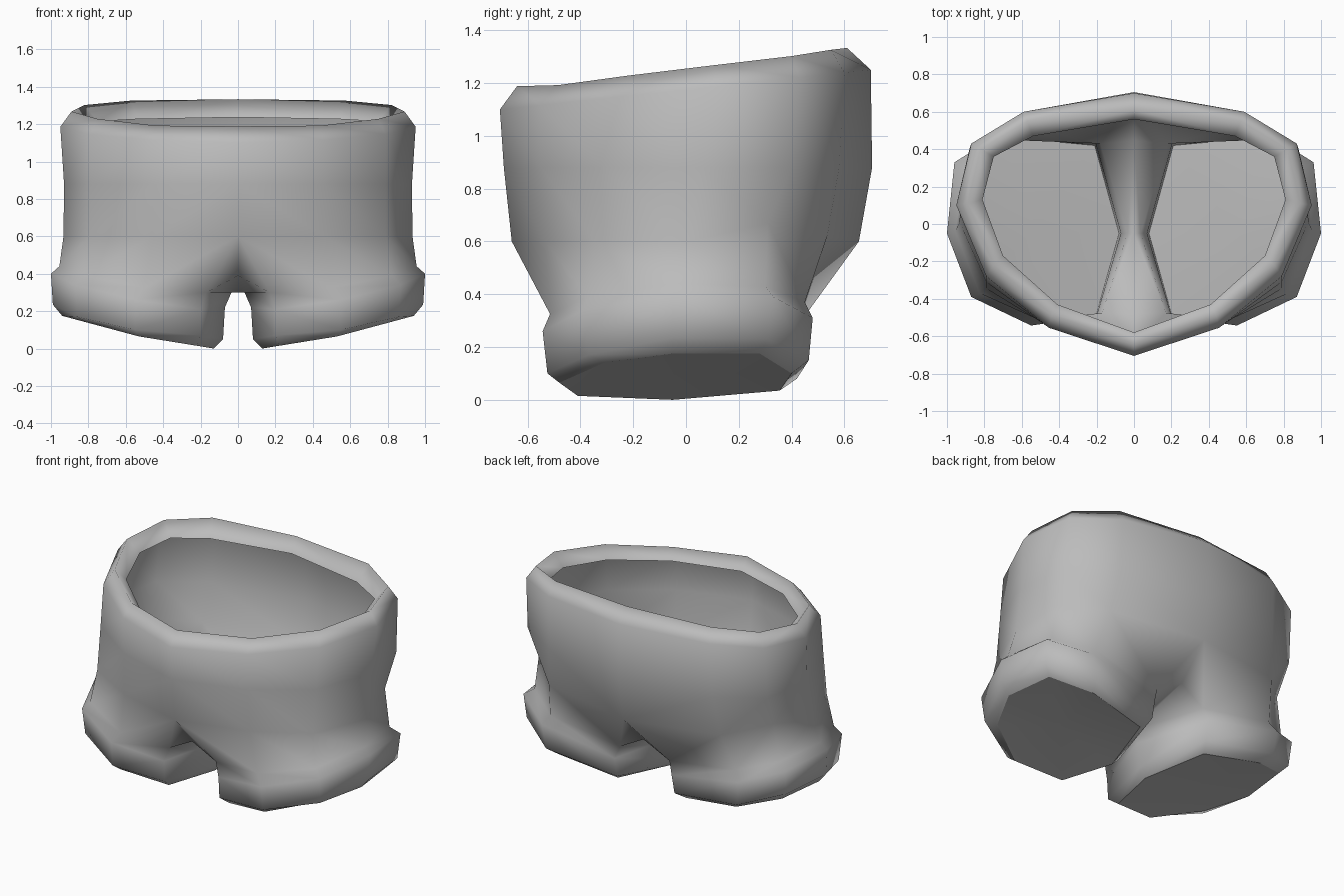
import bpy, bmesh

if "Cube" in bpy.data.objects:
    bpy.data.objects.remove(bpy.data.objects["Cube"])

# One cloth colour
cloth = bpy.data.materials.new("grey_cloth")
cloth.diffuse_color = (0.5, 0.5, 0.5, 1)
cloth.use_nodes = True
cloth.node_tree.nodes["Principled BSDF"].inputs["Base Color"].default_value = cloth.diffuse_color

# Half rings of the torso, front centre to back centre
INNER = [(0, -.58), (.41, -.43), (.70, -.17), (.81, .13), (.75, .36), (.54, .47), (0, .56)]
OUTER = [(0, -.705), (.455, -.555), (.79, -.28), (.95, .10), (.87, .43), (.59, .60), (0, .70)]
MID = [(0, -.69), (.455, -.55), (.79, -.31), (.93, .06), (.88, .40), (.60, .58), (0, .705)]
TOP = [(0, -.64, 1.188), (.44, -.485, 1.192), (.75, -.22, 1.228), (.89, .11, 1.268),
       (.82, .40, 1.302), (.57, .55, 1.326), (0, .61, 1.333)]
HIP = [(0, -.66, .60), (.46, -.535, .60), (.79, -.345, .60), (.933, .01, .60),
       (.86, .31, .67), (.63, .535, .62), (0, .655, .60)]

# Leg rings: front, five points round the outside, back, inner thigh
NECK = [(.17, -.475, .30), (.50, -.515, .325), (.825, -.37, .39), (.955, -.04, .44),
        (.90, .30, .43), (.68, .45, .37), (.18, .43, .29), (.035, -.05, .30)]
CUFF_TOP = [(.20, -.49, .21), (.55, -.543, .26), (.87, -.39, .34), (1, -.05, .40),
            (.96, .33, .39), (.72, .48, .31), (.21, .45, .21), (.07, -.05, .22)]
CUFF_LOW = [(.20, -.48, .07), (.55, -.525, .10), (.86, -.37, .17), (.99, -.05, .235),
            (.95, .31, .23), (.70, .465, .15), (.21, .42, .08), (.08, -.05, .05)]
HEM = [(.22, -.41, .015), (.53, -.48, .065), (.81, -.31, .14), (.94, -.05, .175),
       (.90, .28, .175), (.65, .40, .10), (.25, .355, .035), (.13, -.05, .0)]
CROTCH = [(0, -.48, .39), (0, -.05, .30), (0, .445, .39)]


def tilted(ring, base, slope):
    """Lift a flat ring onto a plane that rises towards the back."""
    return [(x, y, base + slope * y) for x, y in ring]


def bridge(bm, a, b, closed=False):
    n = len(a)
    for i in range(n if closed else n - 1):
        j = (i + 1) % n
        bm.faces.new((a[i], b[i], b[j], a[j]))


bm = bmesh.new()
add = lambda ring: [bm.verts.new(p) for p in ring]

# Torso with rolled waistband, open at the top
torso = [add(r) for r in (tilted(INNER, 1.175, .11), TOP, tilted(OUTER, 1.175, .107),
                          tilted(MID, .88, 0), HIP)]
for a, b in zip(torso, torso[1:]):
    bridge(bm, a, b)

# Leg with thick cuff and a hem turned inwards
neck, cuff_top, cuff_low, hem = [add(r) for r in (NECK, CUFF_TOP, CUFF_LOW, HEM)]
hip = torso[-1]
bridge(bm, hip, neck[:7])
for a, b in ((neck, cuff_top), (cuff_top, cuff_low), (cuff_low, hem)):
    bridge(bm, a, b, True)

# Crotch strip between the legs
front, mid, back = add(CROTCH)
bm.faces.new((hip[0], front, neck[0]))
bm.faces.new((neck[6], back, hip[6]))
bm.faces.new((neck[0], front, mid, neck[7]))
bm.faces.new((neck[7], mid, back, neck[6]))

# Panels closing the leg: one at the hem, one lining just above it
for ring, height in ((HEM, .10), (CUFF_LOW, .14)):
    panel = add(ring)
    centre = bm.verts.new((.54, -.04, height))
    for i in range(8):
        bm.faces.new((panel[i], centre, panel[(i + 1) % 8]))

for f in bm.faces:
    f.smooth = True

# Face the surface outwards
bm.normal_update()
hip_face = next(f for f in bm.faces if torso[3][2] in f.verts and hip[3] in f.verts)
if hip_face.normal.x < 0:
    bmesh.ops.reverse_faces(bm, faces=bm.faces[:])

mesh = bpy.data.meshes.new("shorts")
bm.to_mesh(mesh)
bm.free()
mesh.materials.append(cloth)
shorts = bpy.data.objects.new("shorts", mesh)
bpy.context.collection.objects.link(shorts)

# Left half
mirror = shorts.modifiers.new("mirror", 'MIRROR')
mirror.use_axis[0] = True
mirror.use_clip = True
mirror.merge_threshold = .001
